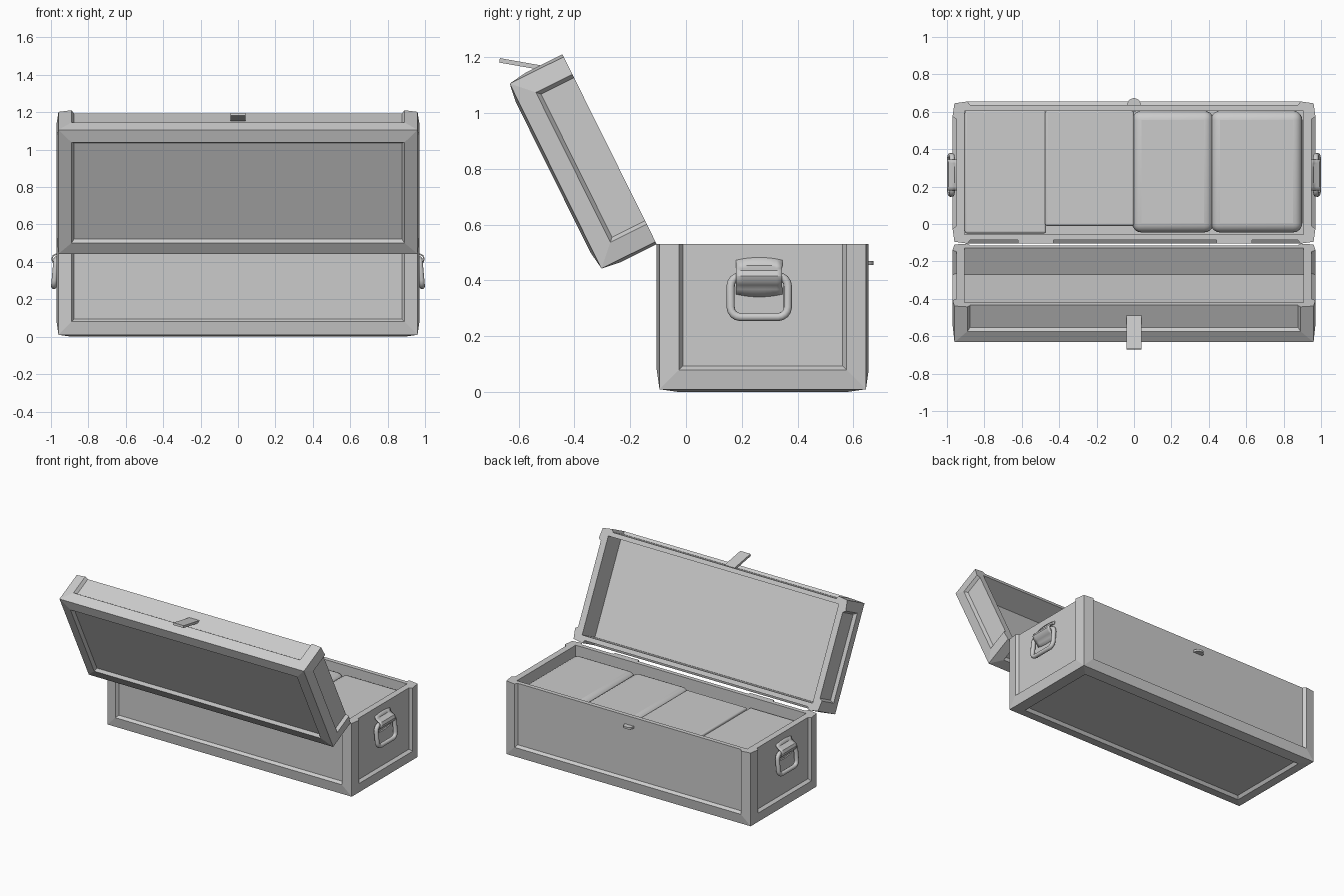
import bpy, bmesh
from math import radians, sin, cos, pi
from mathutils import Vector, Matrix

if "Cube" in bpy.data.objects:
    bpy.data.objects.remove(bpy.data.objects["Cube"])


def add(name, bm):
    bmesh.ops.recalc_face_normals(bm, faces=bm.faces)
    me = bpy.data.meshes.new(name)
    bm.to_mesh(me)
    bm.free()
    ob = bpy.data.objects.new(name, me)
    bpy.context.collection.objects.link(ob)
    return ob


def activate(ob):
    bpy.ops.object.select_all(action='DESELECT')
    ob.select_set(True)
    bpy.context.view_layer.objects.active = ob


def smooth(ob, angle=35):
    activate(ob)
    bpy.ops.object.shade_smooth_by_angle(angle=radians(angle))


def cube_bm(lo, hi):
    bm = bmesh.new()
    lo, hi = Vector(lo), Vector(hi)
    size = hi - lo
    bmesh.ops.create_cube(bm, size=1, matrix=Matrix.Translation((lo + hi) / 2) @ Matrix.Diagonal((*size, 1)))
    return bm


def panelled_shell(name, y0, y1, h, cavity, up):
    """Framed box with recessed panels, cut open at z = 0 and hollowed out."""
    bm = cube_bm((-.97, y0, -h), (.97, y1, h))
    corners = list(bm.verts)
    mid = Vector((0, (y0 + y1) / 2, 0))
    faces = list(bm.faces)
    bmesh.ops.inset_individual(bm, faces=faces, thickness=.08, use_even_offset=True)
    bmesh.ops.inset_individual(bm, faces=faces, thickness=.014, depth=-.02, use_even_offset=True)
    # Pull the outer corners in so the frame edges are softly tapered
    for v in corners:
        for i in range(3):
            v.co[i] -= .01 if v.co[i] > mid[i] else -.01
    bmesh.ops.bisect_plane(bm, geom=bm.verts[:] + bm.edges[:] + bm.faces[:], plane_co=(0, 0, 0),
                           plane_no=(0, 0, 1), clear_outer=not up, clear_inner=up)
    bmesh.ops.holes_fill(bm, edges=[e for e in bm.edges if e.is_boundary], sides=0)
    ob = add(name, bm)
    z0, z1 = (-.1, cavity) if up else (-cavity, .1)
    cutter = add(name + "_cutter", cube_bm((-.905, y0 + .05, z0), (.905, y1 - .05, z1)))
    cutter.hide_render = True
    mod = ob.modifiers.new("hollow", 'BOOLEAN')
    mod.operation, mod.solver, mod.object = 'DIFFERENCE', 'EXACT', cutter
    activate(ob)
    bpy.ops.object.modifier_apply(modifier=mod.name)
    bpy.data.objects.remove(cutter)
    return ob


# Chest body and open lid
body = panelled_shell("chest_body", -.38, .38, .53, .47, False)
body.location = (0, .275, .53)
lid = panelled_shell("chest_lid", 0, .76, .226, .16, True)
lid.location = (0, -.105, .53)
lid.rotation_euler = (radians(116.4), 0, 0)

# Hinges along the back edge
for x in (-.525, .535):
    add("hinge", cube_bm((x - .095, -.103, .505), (x + .095, -.08, .53)))

# Latch flap on the lid
flap = add("latch_flap", cube_bm((-.04, -.099, -.008), (.04, .099, .008)))
flap.location = (0, -.571, 1.172)
flap.rotation_euler = (radians(-10), 0, 0)

# Latch catch on the body
bm = bmesh.new()
bmesh.ops.create_cone(bm, cap_ends=True, segments=20, radius1=.036, radius2=.036, depth=.014,
                      matrix=Matrix.Translation((0, .637, .462)))
smooth(add("latch_catch", bm))

# Side handles: a strap bent over a hanging ring
STRAP = [(.949, .472), (.956, .452), (.972, .441), (.988, .433), (.995, .416),
         (.988, .396), (.975, .386), (.958, .37), (.949, .352)]
for s in (-1, 1):
    bm = bmesh.new()
    cols = []
    for i in range(9):
        t = i / 4 - 1
        col = []
        for k, (x, z) in enumerate(STRAP):
            arch = .01 * (1 - t * t) * {0: 1, len(STRAP) - 1: -1}.get(k, 0)
            col.append(bm.verts.new((s * x, .2625 + .0825 * t, z + arch)))
        cols.append(col)
    for a, b in zip(cols, cols[1:]):
        for k in range(len(STRAP) - 1):
            bm.faces.new((a[k], b[k], b[k + 1], a[k + 1]))
    strap = add("handle_strap", bm)
    mod = strap.modifiers.new("thickness", 'SOLIDIFY')
    mod.thickness, mod.offset = .007, 0
    smooth(strap, 40)

    cu = bpy.data.curves.new("handle_ring", 'CURVE')
    cu.dimensions, cu.bevel_depth, cu.bevel_resolution = '3D', .015, 3
    pts, r = [], .035
    for q, (cy, cz) in enumerate(((1, 1), (-1, 1), (-1, -1), (1, -1))):
        for k in range(5):
            a = pi / 2 * (q + k / 4)
            y = cy * (.1025 - r) + r * cos(a)
            z = cz * (.073 - r) + r * sin(a)
            pts.append((s * (.978 - .09 * z), .2625 + y, .342 + z, 1))
    sp = cu.splines.new('POLY')
    sp.points.add(len(pts) - 1)
    for p, co in zip(sp.points, pts):
        p.co = co
    sp.use_cyclic_u = True
    ring = bpy.data.objects.new("handle_ring", cu)
    bpy.context.collection.objects.link(ring)
    activate(ring)
    bpy.ops.object.convert(target='MESH')
    smooth(bpy.context.object, 60)

# Soft bundles packed inside: x range, back edge, top, edge roundness
for x0, x1, y0, top, rnd in ((-.905, -.47, -.05, .46, .012), (-.475, 0, -.01, .475, .012),
                             (-.01, .425, -.045, .485, .05), (.41, .9, -.045, .485, .05)):
    ob = add("packed_bundle", cube_bm((x0, y0, .06), (x1, .605, top)))
    mod = ob.modifiers.new("round", 'BEVEL')
    mod.width, mod.segments = rnd, 5
    smooth(ob, 40)
